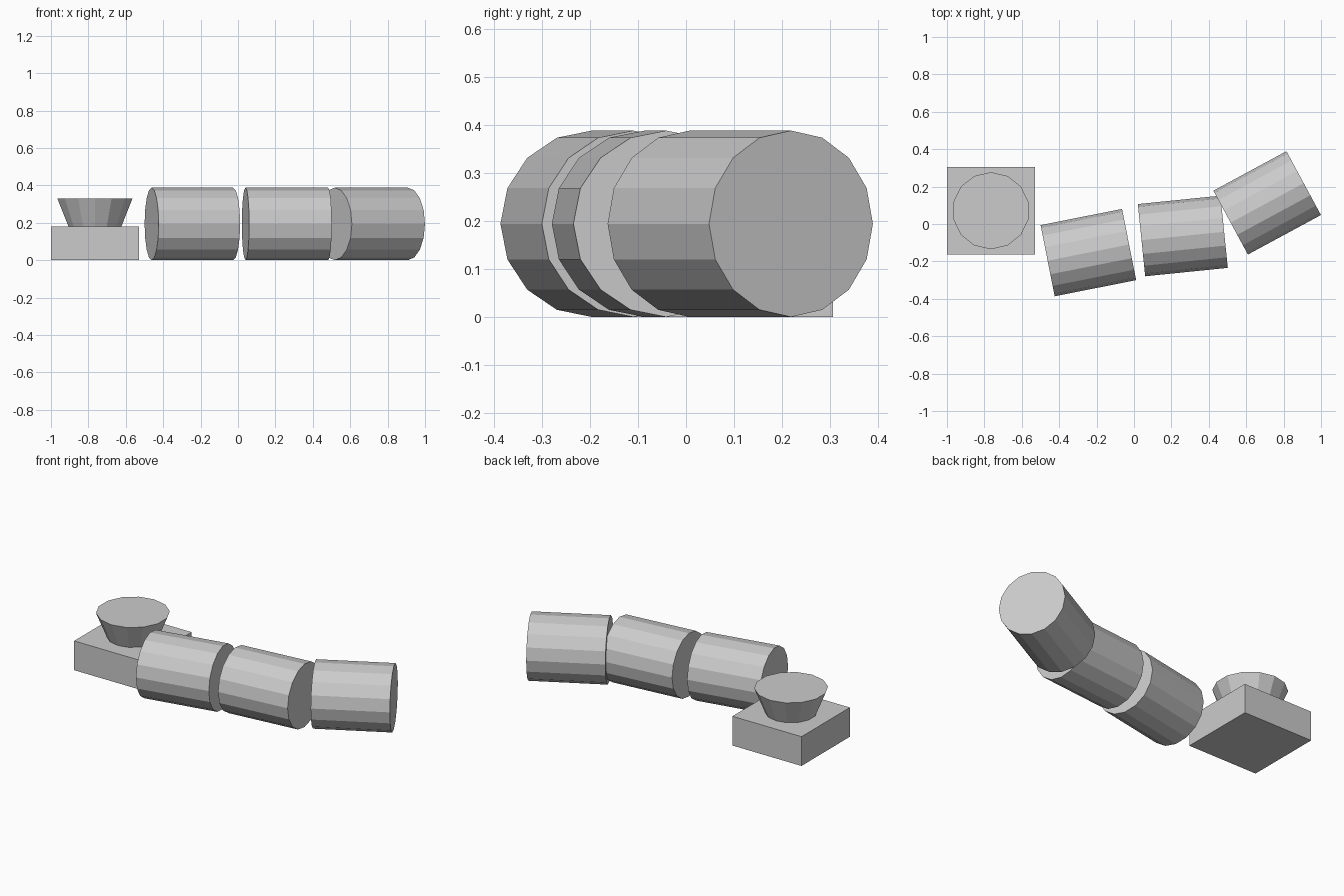
import bpy
from math import radians

cube = bpy.data.objects.get("Cube")
if cube:
    bpy.data.objects.remove(cube, do_unlink=True)

# Single plain material
grey = bpy.data.materials.new("light_grey")
grey.use_nodes = True
colour = (0.6, 0.6, 0.6, 1)
grey.diffuse_color = colour
for node in grey.node_tree.nodes:
    if node.type == "BSDF_PRINCIPLED":
        node.inputs["Base Color"].default_value = colour


def finish(name):
    """Name the new object and colour it."""
    obj = bpy.context.object
    obj.name = name
    obj.data.materials.append(grey)
    return obj


# Square base block
CENTRE_X, CENTRE_Y = -0.765, 0.071
BASE_SIZE, BASE_TOP, CUP_TOP = 0.47, 0.18, 0.33
bpy.ops.mesh.primitive_cube_add(size=1, location=(CENTRE_X, CENTRE_Y, BASE_TOP / 2))
base = finish("base_block")
base.scale = (BASE_SIZE, BASE_SIZE, BASE_TOP)

# Flared cup standing on the base
bpy.ops.mesh.primitive_cone_add(
    vertices=14, radius1=0.145, radius2=0.206, depth=CUP_TOP - BASE_TOP,
    location=(CENTRE_X, CENTRE_Y, (BASE_TOP + CUP_TOP) / 2))
finish("flared_cup")

# Row of drums lying on their sides, each turned about the vertical
RADIUS, LENGTH = 0.194, 0.444
drums = {
    "drum_right": (-0.244, -0.153, 11.2),
    "drum_middle": (0.261, -0.064, 5.8),
    "drum_left": (0.712, 0.113, 28.4),
}
for name, (x, y, turn) in drums.items():
    bpy.ops.mesh.primitive_cylinder_add(
        vertices=16, radius=RADIUS, depth=LENGTH, location=(x, y, RADIUS),
        rotation=(0, radians(90), radians(turn)))
    finish(name)
